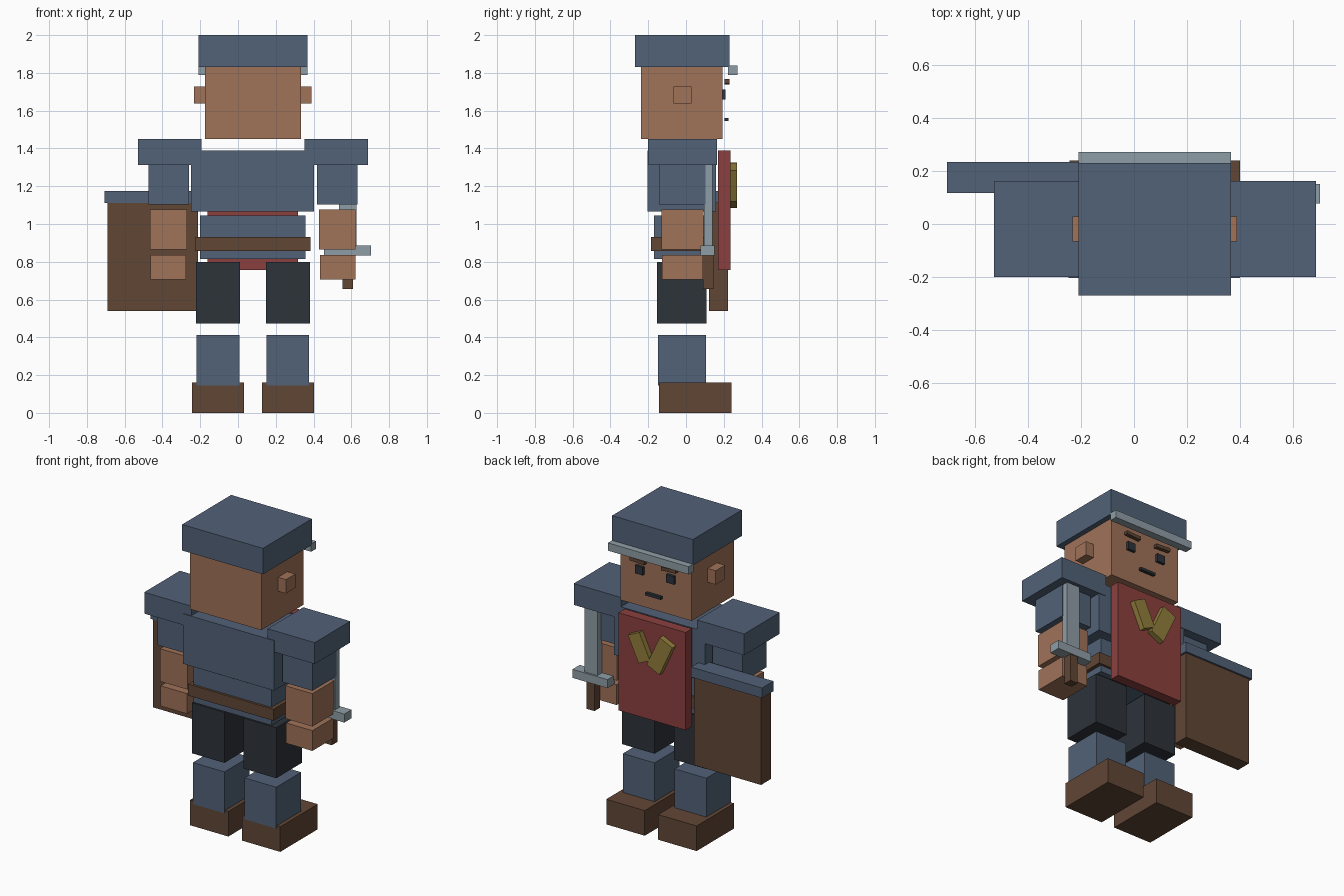
import bpy
import math


def paint(name, r, g, b):
    """Flat material from 0-255 display values."""
    def lin(c):
        c /= 255
        return c / 12.92 if c <= 0.04045 else ((c + 0.055) / 1.055) ** 2.4
    m = bpy.data.materials.new(name)
    m.diffuse_color = (lin(r), lin(g), lin(b), 1)
    return m


blue = paint("slate_blue", 82, 98, 120)
skin = paint("skin", 160, 114, 89)
brown = paint("leather_brown", 97, 70, 53)
dark = paint("charcoal", 45, 51, 58)
red = paint("tabard_red", 139, 64, 62)
gold = paint("gold", 146, 126, 60)
steel = paint("steel", 143, 158, 166)


def box(name, mat, x, y, z, tilt=0):
    """Box from (min, max) ranges, optionally tilted about the y axis."""
    centre = [(a + b) / 2 for a, b in (x, y, z)]
    bpy.ops.mesh.primitive_cube_add(size=1, location=centre)
    ob = bpy.context.object
    ob.name = name
    ob.scale = [b - a for a, b in (x, y, z)]
    ob.rotation_euler.y = math.radians(tilt)
    ob.data.materials.append(mat)
    return ob


MID = 0.079  # body centre line


def pair(name, mat, inner, outer, y, z, tilt=0):
    """Two boxes mirrored about the body centre line."""
    box(name + "_right", mat, (MID + inner, MID + outer), y, z, tilt)
    box(name + "_left", mat, (MID - outer, MID - inner), y, z, -tilt)


# Head and helmet
box("helmet", blue, (-0.21, 0.367), (-0.27, 0.23), (1.832, 2.0))
box("helmet_brim", steel, (-0.21, 0.367), (0.222, 0.272), (1.79, 1.84))
box("head", skin, (-0.175, 0.333), (-0.238, 0.192), (1.45, 1.832))
pair("ear", skin, 0.254, 0.311, (-0.067, 0.028), (1.637, 1.727))

# Face
pair("eye", dark, 0.084, 0.14, (0.192, 0.21), (1.66, 1.712))
pair("eyebrow", brown, 0.06, 0.165, (0.205, 0.229), (1.742, 1.764), -3)
box("mouth", dark, (0.024, 0.134), (0.205, 0.225), (1.545, 1.562))

# Body
box("torso", blue, (-0.248, 0.402), (-0.205, 0.16), (1.065, 1.388))
box("abdomen", blue, (-0.2, 0.358), (-0.17, 0.125), (0.816, 1.045))
box("belt", brown, (-0.227, 0.383), (-0.185, 0.14), (0.858, 0.932))
box("tabard", red, (-0.162, 0.318), (0.17, 0.235), (0.757, 1.388))
box("emblem_bar_right", gold, (0.102, 0.192), (0.235, 0.271), (1.13, 1.31), 25)
box("emblem_bar_left", gold, (-0.05, 0.05), (0.235, 0.271), (1.095, 1.315), -25)

# Arms
pair("shoulder", blue, 0.273, 0.609, (-0.2, 0.163), (1.312, 1.45))
pair("upper_arm", blue, 0.339, 0.553, (-0.143, 0.102), (1.102, 1.312))
pair("forearm", skin, 0.35, 0.544, (-0.13, 0.092), (0.864, 1.076))
pair("hand", skin, 0.354, 0.542, (-0.128, 0.09), (0.705, 0.836))

# Legs
pair("thigh", dark, 0.069, 0.302, (-0.153, 0.109), (0.474, 0.8))
pair("shin", blue, 0.072, 0.298, (-0.148, 0.106), (0.145, 0.413))
pair("shoe", brown, 0.048, 0.323, (-0.143, 0.24), (0, 0.162))

# Sword
box("sword_blade", steel, (0.535, 0.628), (0.095, 0.14), (0.88, 1.312))
box("sword_guard", steel, (0.455, 0.705), (0.078, 0.152), (0.832, 0.887))
box("sword_grip", brown, (0.553, 0.608), (0.09, 0.145), (0.655, 0.832))

# Shield
box("shield", brown, (-0.692, -0.212), (0.122, 0.222), (0.54, 1.11))
box("shield_rim", blue, (-0.707, -0.2), (0.117, 0.234), (1.11, 1.175))
